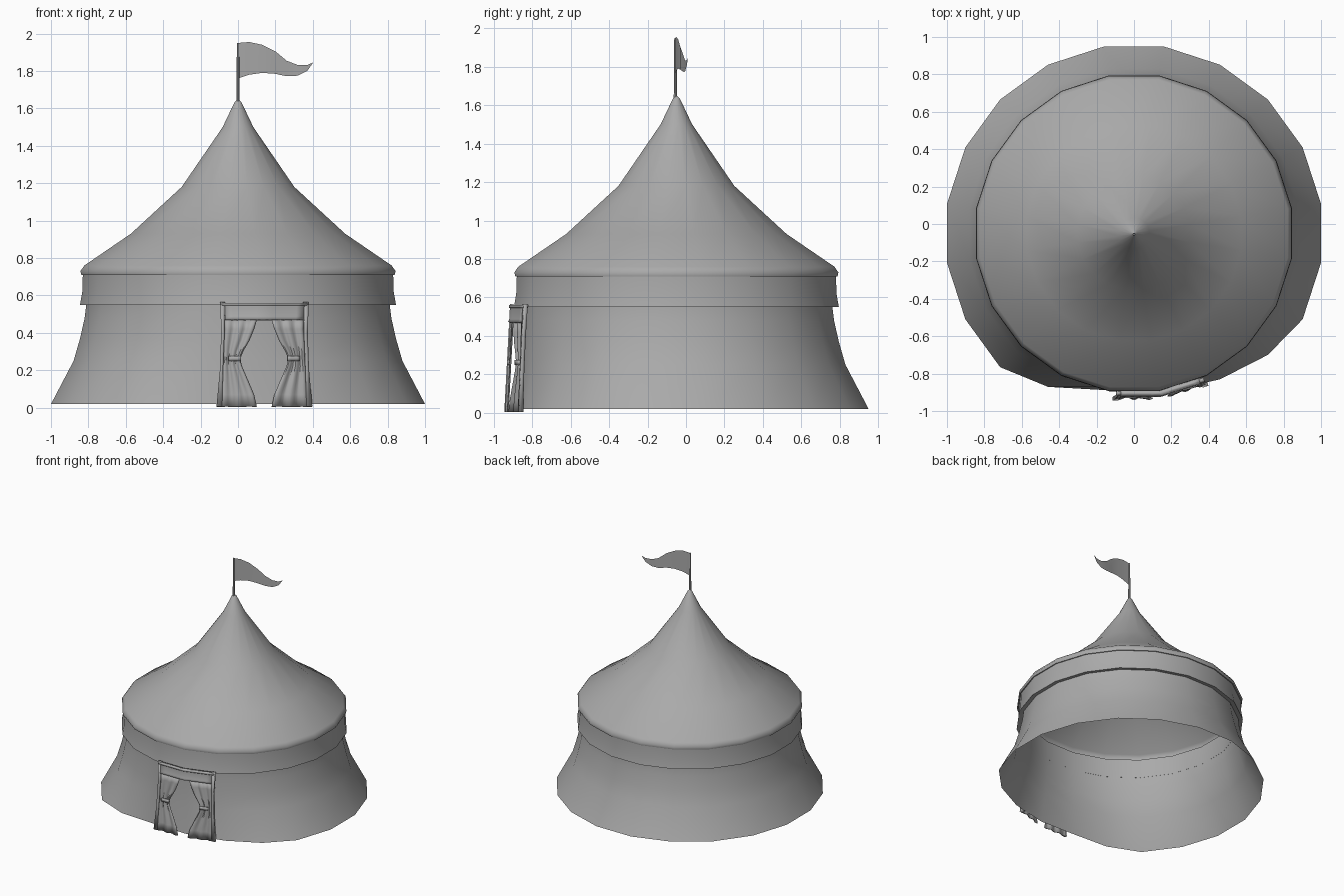
import bpy, bmesh, math

if "Cube" in bpy.data.objects:
    bpy.data.objects.remove(bpy.data.objects["Cube"])

SIDES = 20
CY = -0.05          # tent axis sits slightly forward
DOOR_X = 0.14       # middle of the doorway

canvas = bpy.data.materials.new("canvas_grey")
canvas.use_nodes = True
COLOUR = (0.4, 0.4, 0.4, 1)
canvas.diffuse_color = COLOUR
canvas.node_tree.nodes["Principled BSDF"].inputs["Base Color"].default_value = COLOUR


def finish(name, bm, thickness=0, angle=40):
    bmesh.ops.recalc_face_normals(bm, faces=bm.faces)
    mesh = bpy.data.meshes.new(name)
    bm.to_mesh(mesh)
    bm.free()
    ob = bpy.data.objects.new(name, mesh)
    bpy.context.collection.objects.link(ob)
    mesh.materials.append(canvas)
    if thickness:
        mod = ob.modifiers.new("thickness", 'SOLIDIFY')
        mod.thickness = thickness
        mod.offset = 0
    bpy.ops.object.select_all(action='DESELECT')
    ob.select_set(True)
    bpy.context.view_layer.objects.active = ob
    bpy.ops.object.shade_smooth_by_angle(angle=math.radians(angle))
    return ob


def grid(name, rows, closed=False, thickness=0, angle=40):
    """Skin a list of equally long point rows."""
    bm = bmesh.new()
    vs = [[bm.verts.new(p) for p in row] for row in rows]
    n = len(rows[0])
    for a, b in zip(vs, vs[1:]):
        for i in range(n if closed else n - 1):
            j = (i + 1) % n
            bm.faces.new((a[i], a[j], b[j], b[i]))
    return finish(name, bm, thickness, angle)


def lathe(name, profile, push=None, angle=40):
    rows = []
    for r, z in profile:
        row = []
        for i in range(SIDES):
            a = math.radians(9 + 18 * i)
            # flare is flattened behind the doorway
            dy = (push or {}).get(i, 0) * max(0, (r - 0.82) / 0.19)
            row.append((r * math.cos(a), CY + r * math.sin(a) + dy, z))
        rows.append(row)
    return grid(name, rows, True, 0, angle)


# Tent shell: wall, hanging band and roof
lathe("wall", [(1.012, 0.02), (0.89, 0.25), (0.855, 0.37), (0.83, 0.48), (0.82, 0.56), (0.82, 0.71)],
      {13: 0.08, 14: 0.16, 15: 0.15, 16: 0.12, 17: 0.065})
lathe("valance", [(0.82, 0.555), (0.855, 0.55), (0.843, 0.62), (0.84, 0.71)])
lathe("roof", [(0.82, 0.71), (0.848, 0.71), (0.853, 0.73), (0.832, 0.76), (0.58, 0.93),
               (0.305, 1.18), (0.083, 1.5), (0.018, 1.635), (0.002, 1.65)], None, 50)

# Flag pole
bm = bmesh.new()
bmesh.ops.create_cone(bm, cap_ends=True, segments=8, radius1=0.009, radius2=0.006, depth=0.33)
bmesh.ops.translate(bm, verts=bm.verts, vec=(0, CY - 0.005, 1.785))
finish("flag_pole", bm)

# Waving flag: x, top height, bottom height, y
flag = [(0, 1.95, 1.76, -.055), (.06, 1.955, 1.78, -.05), (.13, 1.94, 1.79, -.04),
        (.2, 1.905, 1.785, -.03), (.26, 1.855, 1.772, -.012), (.32, 1.832, 1.775, -.005),
        (.37, 1.832, 1.8, .003), (.4, 1.845, 1.842, .01)]
grid("flag", [[(x, y, t), (x, y, (t + b) / 2), (x, y, b)] for x, t, b, y in flag])


def on_front(x, z, out=0):
    """Point on the bent doorway surface, leaning out toward the ground."""
    y = -0.905 - 0.03 * (1 - z / 0.56) + 0.31 * max(0, x - DOOR_X)
    return (x, y - out, z)


def sheet(name, rows, cols, thickness, out=lambda u, z: 0, mirror=False):
    """Rows of (z, outer x, inner x) laid on the doorway surface."""
    pts = []
    for z, a, b in rows:
        row = []
        for k in range(cols + 1):
            u = k / cols
            x = a + (b - a) * u
            row.append(on_front(2 * DOOR_X - x if mirror else x, z, out(u, z)))
        pts.append(row)
    return grid(name, pts, False, thickness)


# Door hanging above the opening, with a rolled lower edge
sheet("door_lintel", [(0.47, -0.07, 0.35), (0.485, -0.07, 0.35), (0.54, -0.075, 0.355), (0.56, -0.08, 0.36)],
      10, 0.02, lambda u, z: 0.006 if z < 0.475 else 0)
sheet("door_top_hem", [(0.545, -0.085, 0.365), (0.56, -0.09, 0.37)], 10, 0.03)

# Tied curtains, ties and side posts, mirrored about the doorway
curtain = [(0.47, -.07, .1), (0.42, -.07, .085), (0.36, -.075, .06), (0.3, -.075, .025), (0.26, -.075, .01),
           (0.22, -.08, .02), (0.14, -.085, .055), (0.07, -.09, .085), (0.005, -.1, .1)]


def folds(u, z):
    return 0.007 * math.sin(u * math.pi * 5) - 0.004


for side, m in (("right", False), ("left", True)):
    sheet(side + "_curtain", curtain, 15, 0.006, folds, m)
    sheet(side + "_curtain_tie", [(0.25, -.05, .016), (0.275, -.05, .016)], 4, 0.012,
          lambda u, z: 0.004, m)
    sheet(side + "_door_post", [(0.565, -.095, -.07), (0.4, -.09, -.072), (0.2, -.097, -.08), (0.005, -.115, -.085)],
          1, 0.02, lambda u, z: 0, m)
